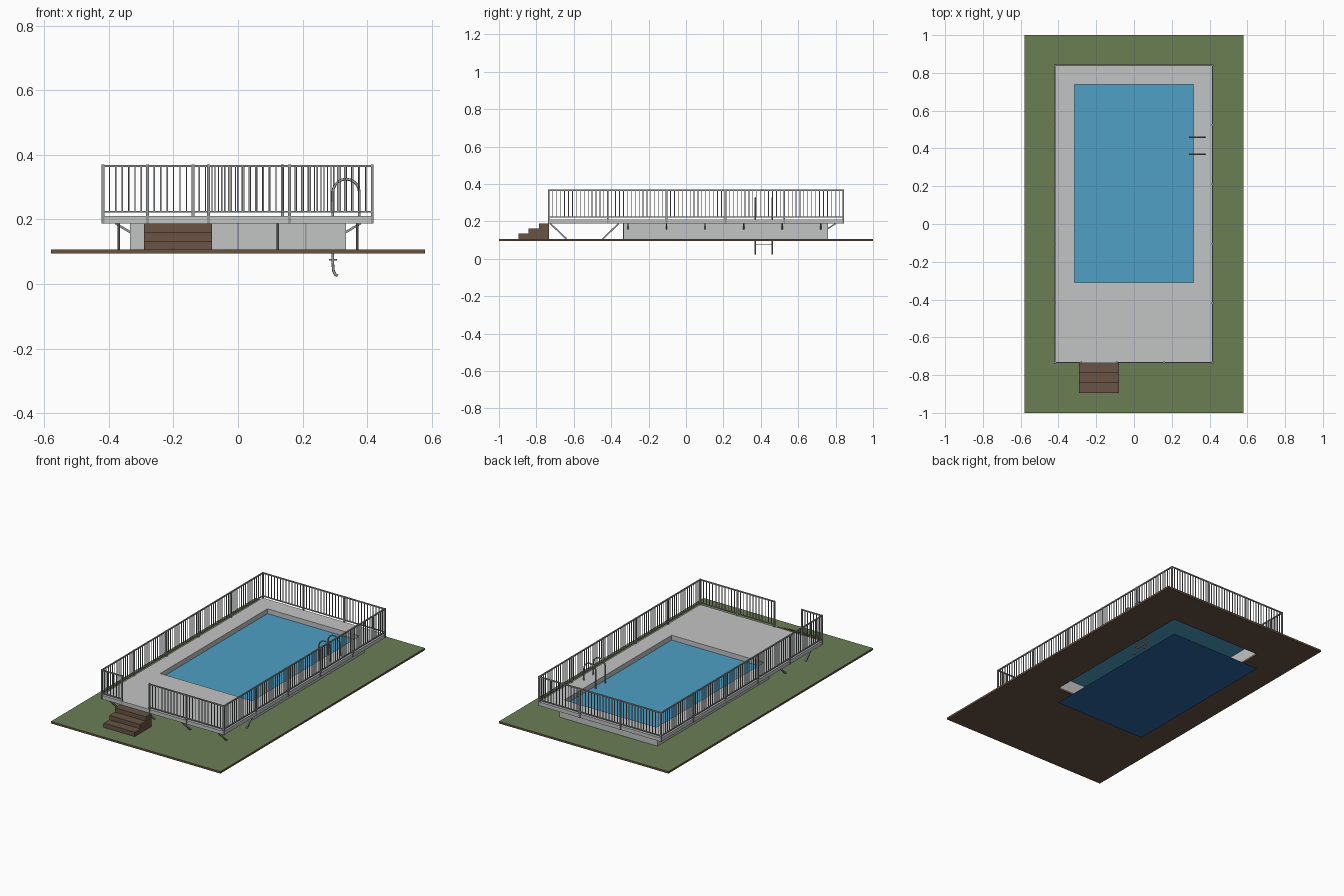
import bpy, bmesh, math
from mathutils import Vector

if "Cube" in bpy.data.objects:
    bpy.data.objects.remove(bpy.data.objects["Cube"], do_unlink=True)


def material(name, *rgb):
    lin = [((c / 255 + 0.055) / 1.055) ** 2.4 for c in rgb] + [1]
    m = bpy.data.materials.new(name)
    m.use_nodes = True
    m.diffuse_color = lin
    m.node_tree.nodes["Principled BSDF"].inputs["Base Color"].default_value = lin
    return m


GRASS = material("grass_green", 107, 126, 84)
EARTH = material("earth_brown", 103, 82, 67)
WOOD = material("step_brown", 104, 83, 68)
PALE = material("pale_grey", 194, 196, 195)
METAL = material("metal_grey", 152, 154, 156)
WATER = material("water_blue", 78, 160, 197)
DEEP = material("deep_blue", 43, 102, 160)


def finish(name, bm, *mats):
    bmesh.ops.recalc_face_normals(bm, faces=bm.faces)
    me = bpy.data.meshes.new(name)
    bm.to_mesh(me)
    bm.free()
    for m in mats:
        me.materials.append(m)
    ob = bpy.data.objects.new(name, me)
    bpy.context.collection.objects.link(ob)
    return ob


def add_box(bm, x0, x1, y0, y1, z0, z1):
    vs = bmesh.ops.create_cube(bm, size=1)["verts"]
    for v in vs:
        v.co = ((x0 + x1) / 2 + v.co.x * (x1 - x0),
                (y0 + y1) / 2 + v.co.y * (y1 - y0),
                (z0 + z1) / 2 + v.co.z * (z1 - z0))


def add_bar(bm, a, b, w):
    """Square bar of width w running from a to b."""
    a, b = Vector(a), Vector(b)
    d = b - a
    turn = d.to_track_quat('Z', 'Y')
    for v in bmesh.ops.create_cube(bm, size=1)["verts"]:
        v.co = (a + b) / 2 + turn @ Vector((v.co.x * w, v.co.y * w, v.co.z * d.length))


def corners(r):
    return [(r[0], r[2]), (r[1], r[2]), (r[1], r[3]), (r[0], r[3])]


def ring(name, outer, inner, z0, z1, *mats):
    """Rectangular slab with a rectangular opening."""
    bm = bmesh.new()
    loops = [[bm.verts.new((x, y, z)) for x, y in corners(r)]
             for r, z in ((outer, z0), (outer, z1), (inner, z1), (inner, z0))]
    for k in range(4):
        for i in range(4):
            j = (i + 1) % 4
            p, q = loops[k], loops[(k + 1) % 4]
            bm.faces.new((p[i], p[j], q[j], q[i]))
    return finish(name, bm, *mats)


def sheet(name, rect, z, mat):
    bm = bmesh.new()
    bm.faces.new([bm.verts.new((x, y, z)) for x, y in corners(rect)])
    return finish(name, bm, mat)


# Ground, tank, deck and water
POOL = (-0.315, 0.315, -0.31, 0.738)
TANK = (-0.335, 0.335, -0.335, 0.758)
DECK = (-0.42, 0.418, -0.735, 0.842)
GROUND_Z, DECK_LOW, DECK_TOP = 0.107, 0.188, 0.211

ground = ring("ground", (-0.58, 0.58, -1, 1), POOL, 0.095, GROUND_Z, EARTH, GRASS)
for f in ground.data.polygons:
    f.material_index = int(f.normal.z > 0.9)
ring("pool_wall", TANK, POOL, GROUND_Z, DECK_LOW, PALE)
ring("deck", DECK, POOL, DECK_LOW, DECK_TOP, PALE)
sheet("water", POOL, 0.181, WATER)
sheet("pool_floor", POOL, 0, DEEP)

# Steps
bm = bmesh.new()
rise = (DECK_LOW - GROUND_Z) / 3
for i in range(3):
    add_box(bm, -0.292, -0.08, -0.895 + i * 0.054, -0.895 + (i + 1) * 0.054,
            GROUND_Z, GROUND_Z + rise * (i + 1))
finish("steps", bm, WOOD)

# Diagonal legs under the front terrace
bm = bmesh.new()
for x in (-0.37, -0.123, 0.123, 0.37):
    add_bar(bm, (x, -0.725, DECK_LOW), (x, -0.64, GROUND_Z), 0.008)
    add_bar(bm, (x, -0.36, DECK_LOW), (x, -0.445, GROUND_Z), 0.008)
finish("terrace_legs", bm, METAL)

# Short brackets and seam ribs around the tank
bm = bmesh.new()
for i in range(6):
    y = -0.31 + i * 0.206
    for s in (-1, 1):
        add_bar(bm, (s * 0.38, y, DECK_LOW), (s * 0.333, y, 0.16), 0.007)
for i in range(5):
    x = -0.31 + i * 0.155
    add_bar(bm, (x, 0.80, DECK_LOW), (x, 0.756, 0.16), 0.007)
for x in (-0.21, 0, 0.21):
    add_box(bm, x - 0.003, x + 0.003, -0.338, -0.335, GROUND_Z, DECK_LOW)
finish("wall_brackets", bm, METAL)

# Railing
RAIL_TOP, RAIL_LOW = 0.366, 0.224


def fence(name, points, pitch=0.0205):
    """Posts at every point, rails between them and evenly spaced balusters."""
    bm = bmesh.new()
    pts = [Vector((x, y, 0)) for x, y in points]
    up = Vector((0, 0, 1))
    for p in pts:
        add_bar(bm, p + up * DECK_LOW, p + up * (RAIL_TOP + 0.004), 0.009)
    for a, b in zip(pts, pts[1:]):
        add_bar(bm, a + up * RAIL_TOP, b + up * RAIL_TOP, 0.007)
        add_bar(bm, a + up * RAIL_LOW, b + up * RAIL_LOW, 0.006)
        n = max(1, round((b - a).length / pitch))
        for i in range(1, n):
            p = a.lerp(b, i / n)
            add_bar(bm, p + up * RAIL_LOW, p + up * RAIL_TOP, 0.0038)
    finish(name, bm, METAL)


left, right, front, back = -0.418, 0.416, -0.733, 0.84
side = [front + (back - front) * i / 5 for i in range(6)]
fence("left_railing", [(right, y) for y in side])
fence("right_railing", [(left, y) for y in side])
fence("back_railing", [(left + (right - left) * i / 3, back) for i in range(4)])
fence("front_railing_short", [(left, front), (-0.28, front)])
fence("front_railing_long", [(-0.092, front), (0.16, front), (right, front)])

# Pool ladder: bent tubes and treads
arc = [(0.335 + 0.041 * math.cos(t), 0.284 + 0.041 * math.sin(t))
       for t in (math.pi * i / 10 for i in range(11))]
path = [(0.376, DECK_TOP)] + arc + [(0.294, 0.06), (0.296, 0.04), (0.301, 0.03), (0.309, 0.025)]
for name, y in (("ladder_front_rail", 0.37), ("ladder_back_rail", 0.46)):
    cu = bpy.data.curves.new(name, 'CURVE')
    cu.dimensions = '3D'
    cu.bevel_depth = 0.0042
    cu.bevel_resolution = 2
    cu.use_fill_caps = True
    sp = cu.splines.new('POLY')
    sp.points.add(len(path) - 1)
    for p, (x, z) in zip(sp.points, path):
        p.co = (x, y, z, 1)
    cu.materials.append(METAL)
    bpy.context.collection.objects.link(bpy.data.objects.new(name, cu))
bm = bmesh.new()
for z in (0.075, 0.125, 0.17):
    add_box(bm, 0.282, 0.306, 0.37, 0.46, z - 0.0025, z + 0.0025)
finish("ladder_treads", bm, METAL)
